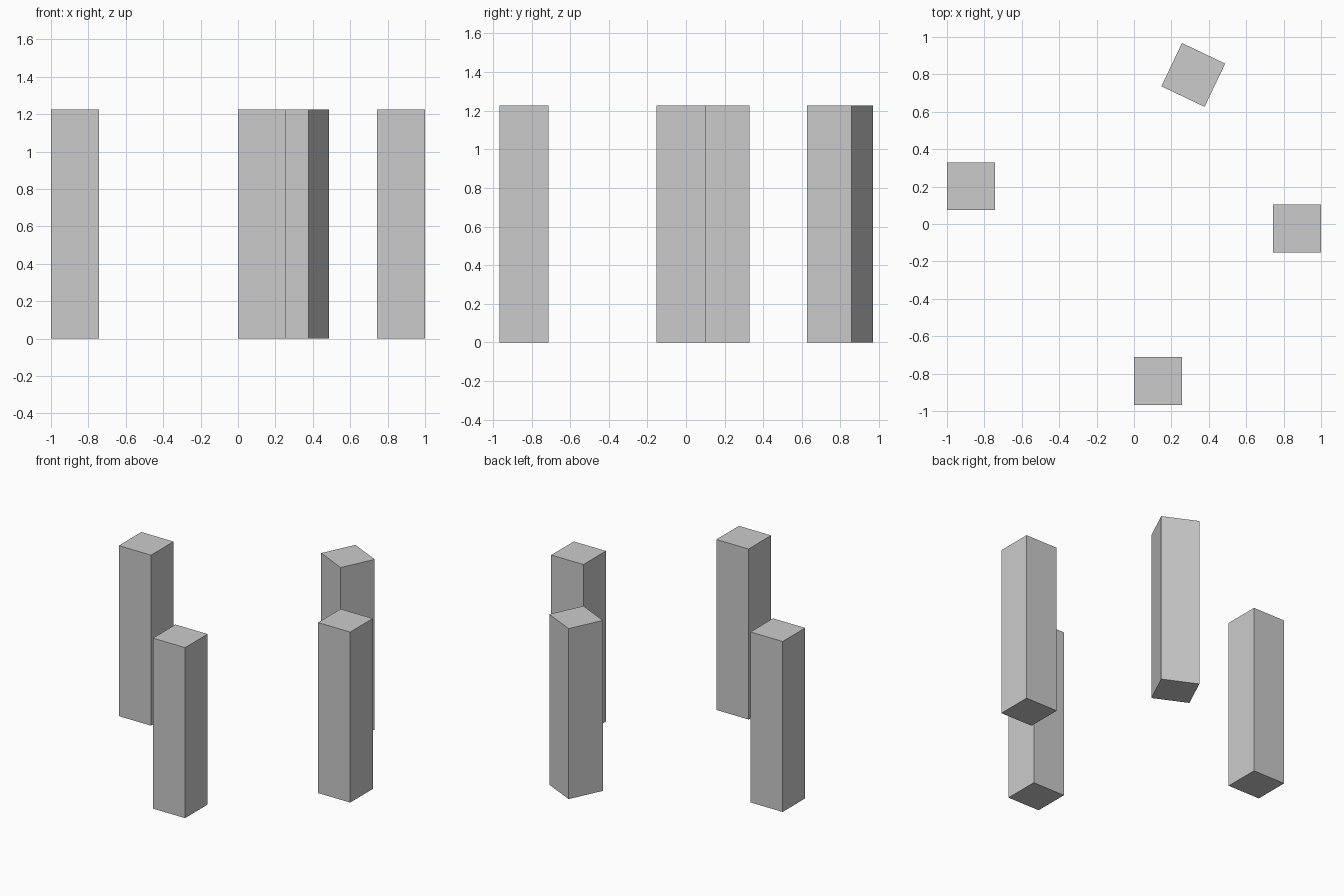
import bpy
from math import radians

if "Cube" in bpy.data.objects:
    bpy.data.objects.remove(bpy.data.objects["Cube"])

WIDTH, HEIGHT = 0.256, 1.226


def pillar(name, x, y, turn=0):
    """Square pillar standing on the ground, turned about its own axis."""
    bpy.ops.mesh.primitive_cube_add(size=1, location=(x, y, HEIGHT / 2),
                                    rotation=(0, 0, radians(turn)))
    obj = bpy.context.object
    obj.name = name
    obj.scale = (WIDTH, WIDTH, HEIGHT)


# Four separate pillars, the back one twisted
pillar("left_pillar", -0.872, 0.202)
pillar("right_pillar", 0.872, -0.025)
pillar("front_pillar", 0.128, -0.839)
pillar("back_pillar", 0.317, 0.797, -25.5)
